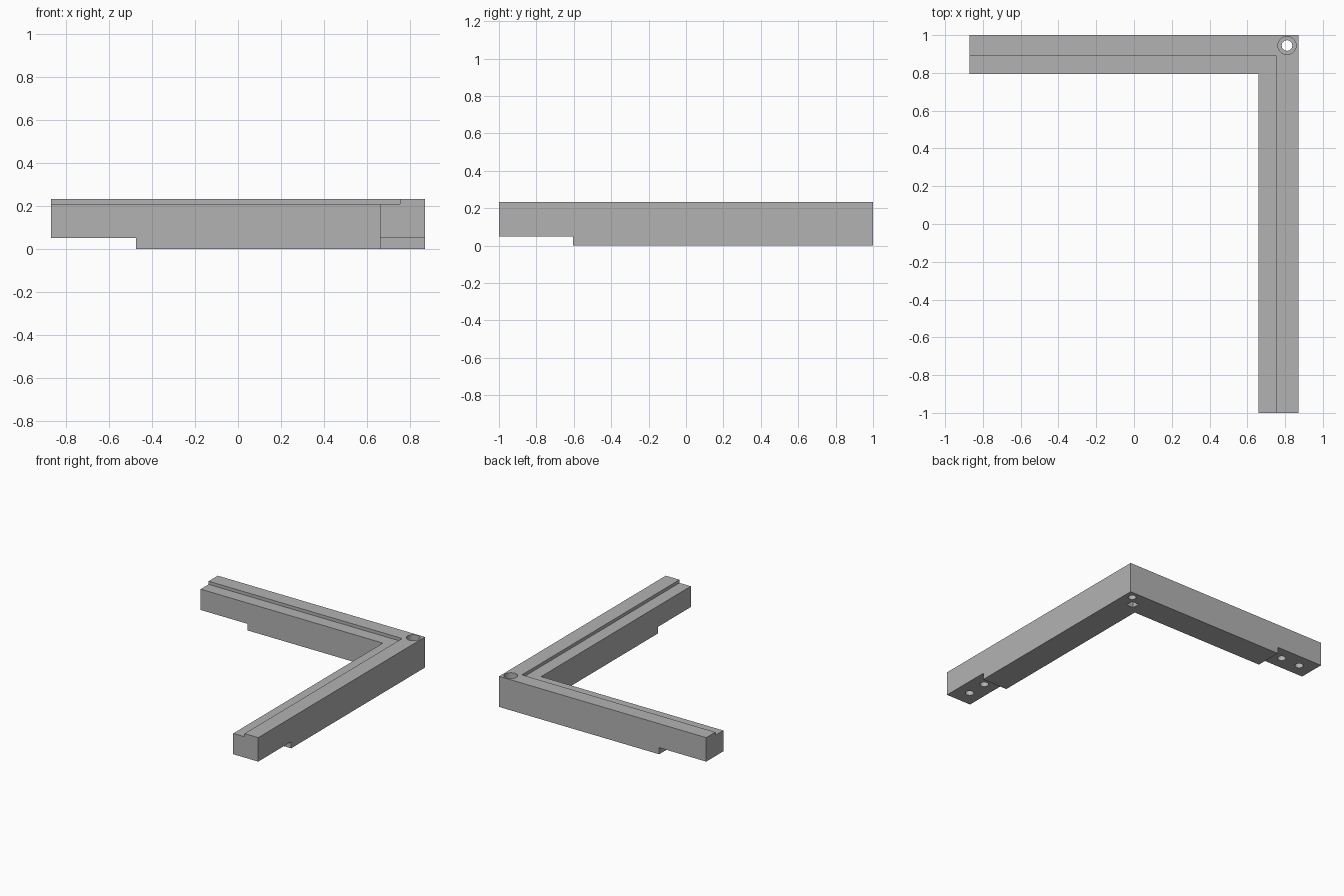
import bpy
import bmesh
from mathutils import Matrix, Vector

if "Cube" in bpy.data.objects:
    bpy.data.objects.remove(bpy.data.objects["Cube"], do_unlink=True)

X, Y, TOP = 0.87, 1.0, 0.232      # half extents and height
INNER_X, INNER_Y = 0.66, 0.795    # inner faces of the two arms
MID_X, MID_Y = 0.765, 0.8975      # arm centre lines
NOTCH = 0.05

grey = bpy.data.materials.new("plain_grey")
grey.use_nodes = True
grey.diffuse_color = (0.45, 0.45, 0.45, 1)
grey.node_tree.nodes["Principled BSDF"].inputs["Base Color"].default_value = grey.diffuse_color


def make_object(name, bm):
    bmesh.ops.recalc_face_normals(bm, faces=bm.faces)
    mesh = bpy.data.meshes.new(name)
    bm.to_mesh(mesh)
    bm.free()
    mesh.materials.append(grey)
    obj = bpy.data.objects.new(name, mesh)
    bpy.context.collection.objects.link(obj)
    return obj


def box(name, low, high):
    low, high = Vector(low), Vector(high)
    bm = bmesh.new()
    bmesh.ops.create_cube(bm, size=1, matrix=Matrix.Translation((low + high) / 2)
                          @ Matrix.Diagonal((*(high - low), 1)))
    return make_object(name, bm)


def cylinder(name, x, y, radius, low, high):
    bm = bmesh.new()
    bmesh.ops.create_cone(bm, cap_ends=True, segments=40, radius1=radius, radius2=radius,
                          depth=high - low, matrix=Matrix.Translation((x, y, (low + high) / 2)))
    return make_object(name, bm)


# L-shaped body
bm = bmesh.new()
outline = [(-X, Y), (-X, INNER_Y), (INNER_X, INNER_Y), (INNER_X, -Y), (X, -Y), (X, Y)]
base = bm.faces.new([bm.verts.new((x, y, 0)) for x, y in outline])
raised = bmesh.ops.extrude_face_region(bm, geom=[base])["geom"]
bmesh.ops.translate(bm, vec=(0, 0, TOP), verts=[v for v in raised if isinstance(v, bmesh.types.BMVert)])
body = make_object("corner_bracket", bm)

cutters = [
    # ledge along the inner top edge
    box("ledge_cutter", (-2, -2, 0.208), (0.755, 0.89, 1)),
    # lap notches under both arm ends
    box("long_arm_notch_cutter", (0.5, -2, -1), (2, -0.605, NOTCH)),
    box("short_arm_notch_cutter", (-2, 0.5, -1), (-0.475, 2, NOTCH)),
    # square socket under the inner corner
    box("socket_cutter", (0.712, 0.84, -1), (0.772, 0.9, 0.12)),
    # counterbored corner hole
    cylinder("corner_hole_cutter", 0.81, 0.945, 0.028, -1, 1),
    cylinder("counterbore_cutter", 0.81, 0.945, 0.048, 0.14, 1),
]

# blind peg holes in the notches
for offset in (-0.08, 0.08):
    cutters.append(cylinder("long_arm_peg_cutter", MID_X, -0.8 + offset, 0.03, -0.1, 0.15))
    cutters.append(cylinder("short_arm_peg_cutter", -0.675 + offset, MID_Y, 0.03, -0.1, 0.15))

for cutter in cutters:
    cutter.hide_render = True
    cut = body.modifiers.new(cutter.name, 'BOOLEAN')
    cut.operation = 'DIFFERENCE'
    cut.solver = 'EXACT'
    cut.object = cutter

# apply the cuts and discard the cutters
bpy.ops.object.select_all(action='DESELECT')
body.select_set(True)
bpy.context.view_layer.objects.active = body
for name in [m.name for m in body.modifiers]:
    bpy.ops.object.modifier_apply(modifier=name)
for cutter in cutters:
    bpy.data.objects.remove(cutter, do_unlink=True)
bpy.ops.object.shade_smooth_by_angle()
